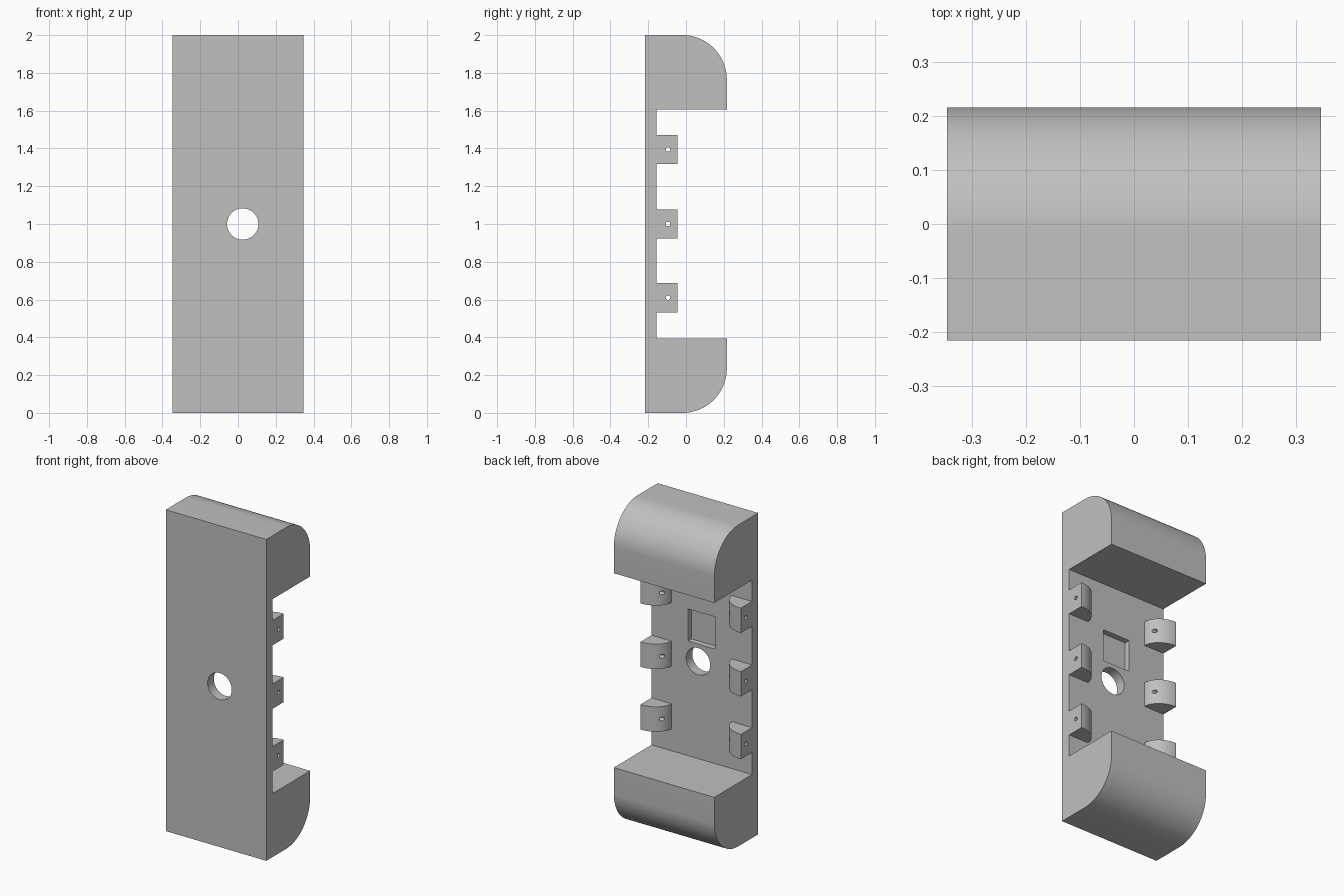
import bpy
import bmesh
import math
from mathutils import Matrix

default = bpy.data.objects.get("Cube")
if default:
    bpy.data.objects.remove(default, do_unlink=True)

W, D, H = 0.346, 0.216, 2.0      # half width, half depth, height
FLOOR = -0.155                   # inner surface of the back plate
BLOCK = 0.395                    # height of each end block
R = 0.235                        # rounding of the end blocks

grey = bpy.data.materials.new("plain_grey")
grey.use_nodes = True
colour = (0.53, 0.53, 0.53, 1)
grey.diffuse_color = colour
grey.node_tree.nodes["Principled BSDF"].inputs["Base Color"].default_value = colour


def add_object(name, bm):
    bmesh.ops.recalc_face_normals(bm, faces=bm.faces)
    mesh = bpy.data.meshes.new(name)
    bm.to_mesh(mesh)
    bm.free()
    mesh.materials.append(grey)
    obj = bpy.data.objects.new(name, mesh)
    bpy.context.collection.objects.link(obj)
    return obj


def prism(name, points, offset):
    """Extrude a closed outline along the offset vector."""
    bm = bmesh.new()
    face = bm.faces.new([bm.verts.new(p) for p in points])
    new = bmesh.ops.extrude_face_region(bm, geom=[face], use_keep_orig=True)["geom"]
    verts = [g for g in new if isinstance(g, bmesh.types.BMVert)]
    bmesh.ops.translate(bm, verts=verts, vec=offset)
    return add_object(name, bm)


def cylinder(name, radius, depth, axis, loc, sides):
    bm = bmesh.new()
    turn = Matrix.Rotation(math.pi / 2, 4, axis)
    bmesh.ops.create_cone(bm, cap_ends=True, segments=sides, radius1=radius,
                          radius2=radius, depth=depth,
                          matrix=Matrix.Translation(loc) @ turn)
    return add_object(name, bm)


def box(name, loc, size):
    bm = bmesh.new()
    bmesh.ops.create_cube(bm, size=1, matrix=Matrix.Translation(loc) @ Matrix.Diagonal((*size, 1)))
    return add_object(name, bm)


def cut(obj, cutter):
    cutter.hide_render = True
    mod = obj.modifiers.new("cut", 'BOOLEAN')
    mod.operation = 'DIFFERENCE'
    mod.solver = 'EXACT'
    mod.object = cutter
    bpy.context.view_layer.objects.active = obj
    bpy.ops.object.modifier_apply(modifier=mod.name)
    bpy.data.objects.remove(cutter, do_unlink=True)


# Body: back plate with a rounded block at each end
STEPS = 20
angles = [math.pi / 2 * i / STEPS for i in range(STEPS + 1)]
lower = [(-D, 0)]
lower += [(D - R + R * math.sin(a), R - R * math.cos(a)) for a in angles]
lower += [(D, BLOCK), (FLOOR, BLOCK)]
upper = [(y, H - z) for y, z in reversed(lower)]
body = prism("body", [(-W, y, z) for y, z in lower + upper], (2 * W, 0, 0))

# Round through hole and square pocket in the plate
cut(body, cylinder("hole_cutter", 0.083, 0.5, 'X', (0.025, -0.2, 1.0), 48))
POCKET = 0.035
cut(body, box("pocket_cutter", (0, FLOOR, 1.208), (0.19, 2 * POCKET, 0.2)))

# Quarter-round lugs in pairs along both edges, each with a pin hole
parts = [body]
LUG_W, LUG_D, LUG_H = 0.138, 0.11, 0.155
for level, z in (("lower", 0.61), ("middle", 1.0), ("upper", 1.395)):
    for side, s in (("left", 1), ("right", -1)):
        outline = [(s * W, FLOOR, z - LUG_H / 2)]
        outline += [(s * (W - LUG_W * math.cos(a)), FLOOR + LUG_D * math.sin(a),
                     z - LUG_H / 2) for a in angles]
        lug = prism(f"{level}_{side}_lug", outline, (0, 0, LUG_H))
        cut(lug, cylinder("pin_cutter", 0.012, 0.6, 'Y', (s * W, -0.095, z), 16))
        parts.append(lug)

# Smooth curved faces, keep the corners sharp
bpy.ops.object.select_all(action='DESELECT')
for obj in parts:
    obj.select_set(True)
bpy.context.view_layer.objects.active = body
bpy.ops.object.shade_smooth_by_angle(angle=math.radians(30))
